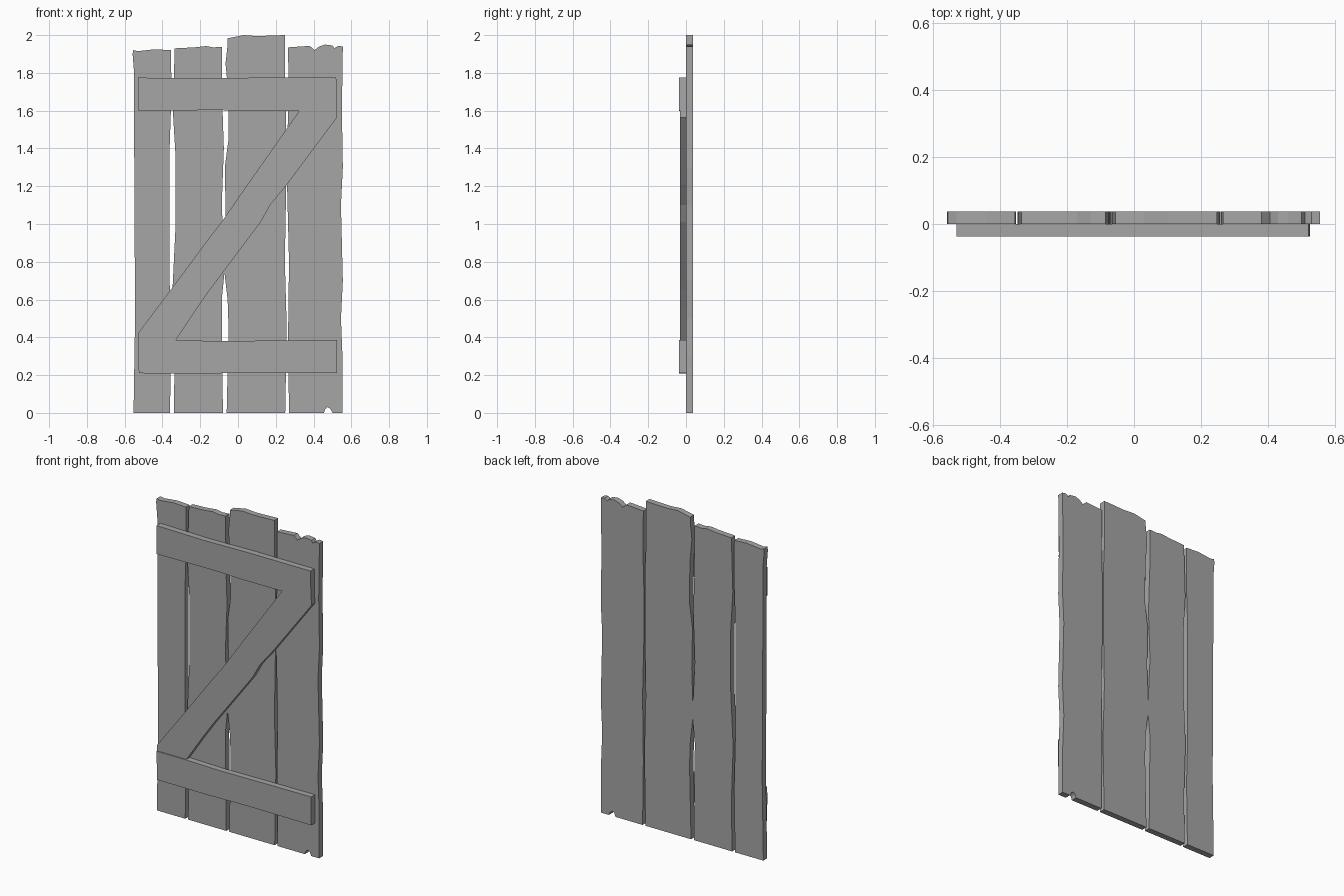
import bpy
import bmesh

# Remove the default object only
default_cube = bpy.data.objects.get("Cube")
if default_cube:
    bpy.data.objects.remove(default_cube, do_unlink=True)

# One plain grey for the whole door
GREY = (0.38, 0.38, 0.38, 1.0)
wood = bpy.data.materials.new("plain_grey")
wood.use_nodes = True
wood.diffuse_color = GREY
wood.node_tree.nodes["Principled BSDF"].inputs["Base Color"].default_value = GREY

BOARD_DEPTH = 0.037
DIAGONAL_DEPTH = 0.032


def cut_board(name, outline, front, back):
    """Extrude a flat front outline (x, z) from front to back along y."""
    mesh = bpy.data.meshes.new(name)
    bm = bmesh.new()
    corners = [bm.verts.new((x, front, z)) for x, z in outline]
    face = bm.faces.new(corners)
    extruded = bmesh.ops.extrude_face_region(bm, geom=[face], use_keep_orig=True)
    moved = [v for v in extruded["geom"] if isinstance(v, bmesh.types.BMVert)]
    bmesh.ops.translate(bm, verts=moved, vec=(0, back - front, 0))
    bmesh.ops.recalc_face_normals(bm, faces=bm.faces)
    bm.to_mesh(mesh)
    bm.free()
    mesh.materials.append(wood)
    board = bpy.data.objects.new(name, mesh)
    bpy.context.collection.objects.link(board)
    return board


def plank(name, left_edge, top_edge, right_edge, bottom_edge=()):
    """Upright plank: left edge goes up, top goes across, right edge goes down."""
    outline = [*left_edge, *top_edge, *right_edge, *bottom_edge]
    return cut_board(name, outline, 0, BOARD_DEPTH)


# Upright planks with worn edges
plank(
    "outer_right_plank",
    left_edge=[(-.553, 0), (-.545, .5), (-.55, 1.5), (-.55, 1.8), (-.558, 1.9)],
    top_edge=[(-.555, 1.92), (-.53, 1.915), (-.44, 1.925), (-.355, 1.92)],
    right_edge=[(-.352, 1.7), (-.362, 1.4), (-.362, .7), (-.354, .4), (-.36, 0)],
)
plank(
    "inner_right_plank",
    left_edge=[(-.34, 0), (-.335, .3), (-.347, .65), (-.33, 1), (-.33, 1.35), (-.345, 1.6)],
    top_edge=[(-.335, 1.93), (-.23, 1.935), (-.17, 1.942), (-.13, 1.935), (-.085, 1.938)],
    right_edge=[(-.085, 1.7), (-.075, 1.4), (-.086, 1.1), (-.07, .76), (-.086, .6), (-.08, 0)],
)
plank(
    "inner_left_plank",
    left_edge=[(-.06, 0), (-.05, .45), (-.055, .6), (-.075, .77), (-.065, 1.05),
               (-.07, 1.3), (-.05, 1.45), (-.052, 1.7), (-.066, 1.85), (-.055, 1.95)],
    top_edge=[(-.055, 1.983), (.03, 2), (.1, 1.995), (.248, 2)],
    right_edge=[(.248, 1.7), (.255, 1.55), (.255, 1.2), (.248, .8), (.258, .45), (.25, 0)],
)
plank(
    "outer_left_plank",
    left_edge=[(.27, 0), (.265, .4), (.27, .8), (.26, 1.2), (.26, 1.4), (.268, 1.7)],
    top_edge=[(.265, 1.935), (.38, 1.943), (.405, 1.92), (.43, 1.94), (.46, 1.95),
              (.5, 1.945), (.51, 1.93), (.53, 1.943), (.555, 1.94)],
    right_edge=[(.55, 1.6), (.555, 1.3), (.545, 1.1), (.555, .7), (.545, .5), (.553, .3), (.553, 0)],
    bottom_edge=[(.5, 0), (.49, .02), (.475, .03), (.462, .02), (.455, 0)],
)

# Level braces across the front
cut_board(
    "top_brace",
    [(-.53, 1.6), (-.53, 1.775), (-.2, 1.77), (.1, 1.775), (.52, 1.775),
     (.523, 1.6), (.05, 1.598), (-.1, 1.603)],
    -BOARD_DEPTH, 0,
)
cut_board(
    "bottom_brace",
    [(-.525, .21), (-.53, .385), (-.33, .385), (-.1, .38), (.2, .383), (.525, .385),
     (.525, .21), (.1, .213), (-.2, .208)],
    -BOARD_DEPTH, 0,
)

# Diagonal brace between the level braces
cut_board(
    "diagonal_brace",
    [(-.53, .385), (-.53, .42), (-.32, .7), (-.15, .93), (-.08, 1.02), (.03, 1.18), (.325, 1.6),
     (.523, 1.6), (.525, 1.565), (.26, 1.21), (.17, 1.1), (.12, 1.01), (-.15, .65), (-.22, .55), (-.33, .385)],
    -DIAGONAL_DEPTH, 0,
)
